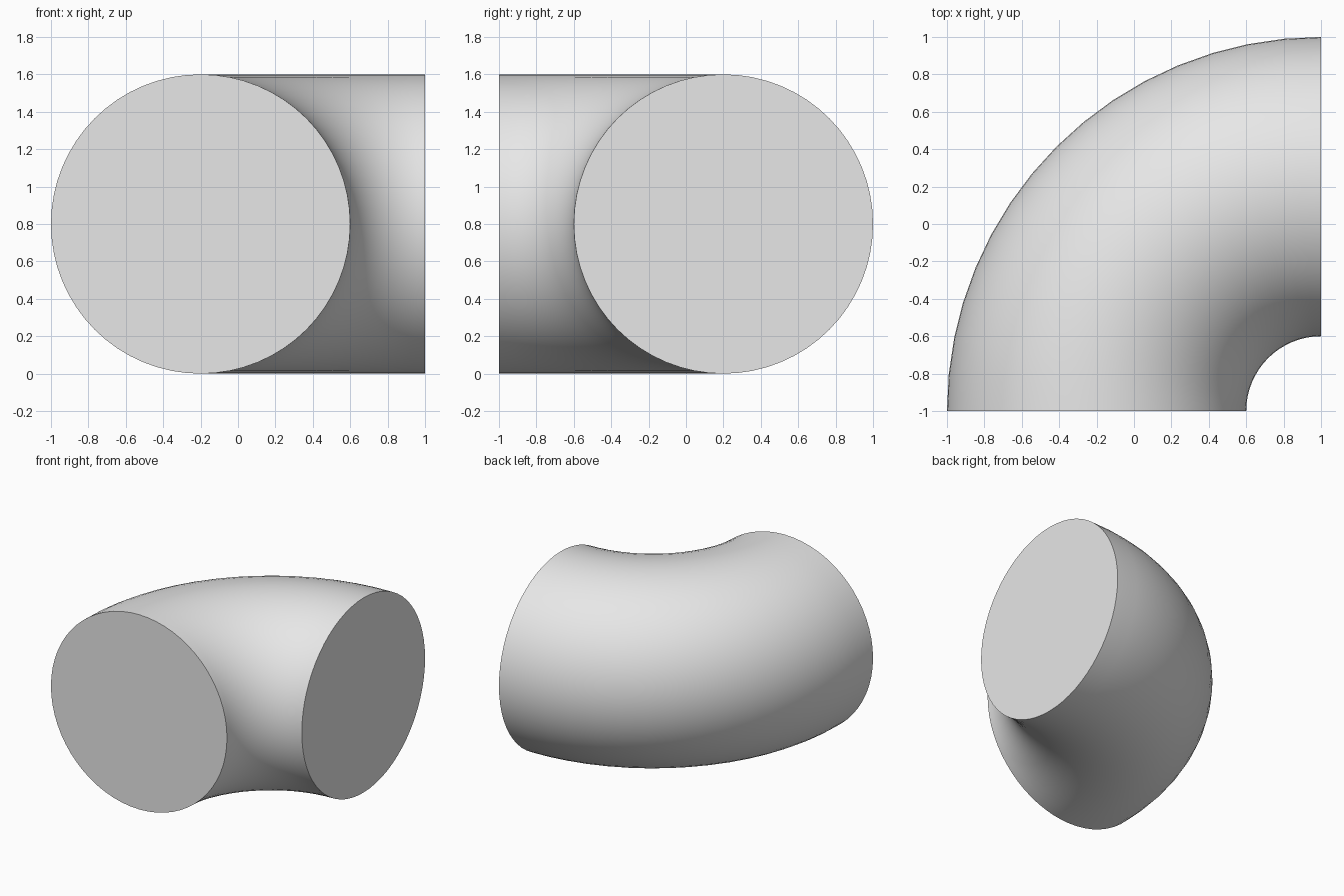
import bpy
import bmesh
from math import pi, radians
from mathutils import Matrix, Vector

cube = bpy.data.objects.get("Cube")
if cube:
    bpy.data.objects.remove(cube, do_unlink=True)

PIPE_RADIUS = 0.8
BEND_RADIUS = 1.2
BEND_CENTRE = Vector((1, -1, PIPE_RADIUS))
SIDES, STEPS = 64, 16

# Plain grey surface
grey = bpy.data.materials.new("light_grey")
grey.use_nodes = True
colour = (0.8, 0.8, 0.8, 1)
grey.diffuse_color = colour
grey.node_tree.nodes["Principled BSDF"].inputs["Base Color"].default_value = colour

# Round profile facing the front
bm = bmesh.new()
place = Matrix.Translation(BEND_CENTRE - Vector((BEND_RADIUS, 0, 0))) @ Matrix.Rotation(pi / 2, 4, "X")
bmesh.ops.create_circle(bm, segments=SIDES, radius=PIPE_RADIUS, matrix=place)

# Sweep the profile through a quarter turn
bmesh.ops.spin(bm, geom=bm.verts[:] + bm.edges[:], cent=BEND_CENTRE,
               axis=(0, 0, 1), angle=-pi / 2, steps=STEPS)

# Flat end caps
open_edges = [e for e in bm.edges if e.is_boundary]
bmesh.ops.holes_fill(bm, edges=open_edges, sides=0)
bmesh.ops.recalc_face_normals(bm, faces=bm.faces[:])

mesh = bpy.data.meshes.new("pipe_elbow")
bm.to_mesh(mesh)
bm.free()
mesh.materials.append(grey)

elbow = bpy.data.objects.new("pipe_elbow", mesh)
bpy.context.collection.objects.link(elbow)

# Smooth tube with crisp cap rims
bpy.ops.object.select_all(action="DESELECT")
elbow.select_set(True)
bpy.context.view_layer.objects.active = elbow
bpy.ops.object.shade_smooth_by_angle(angle=radians(30))
